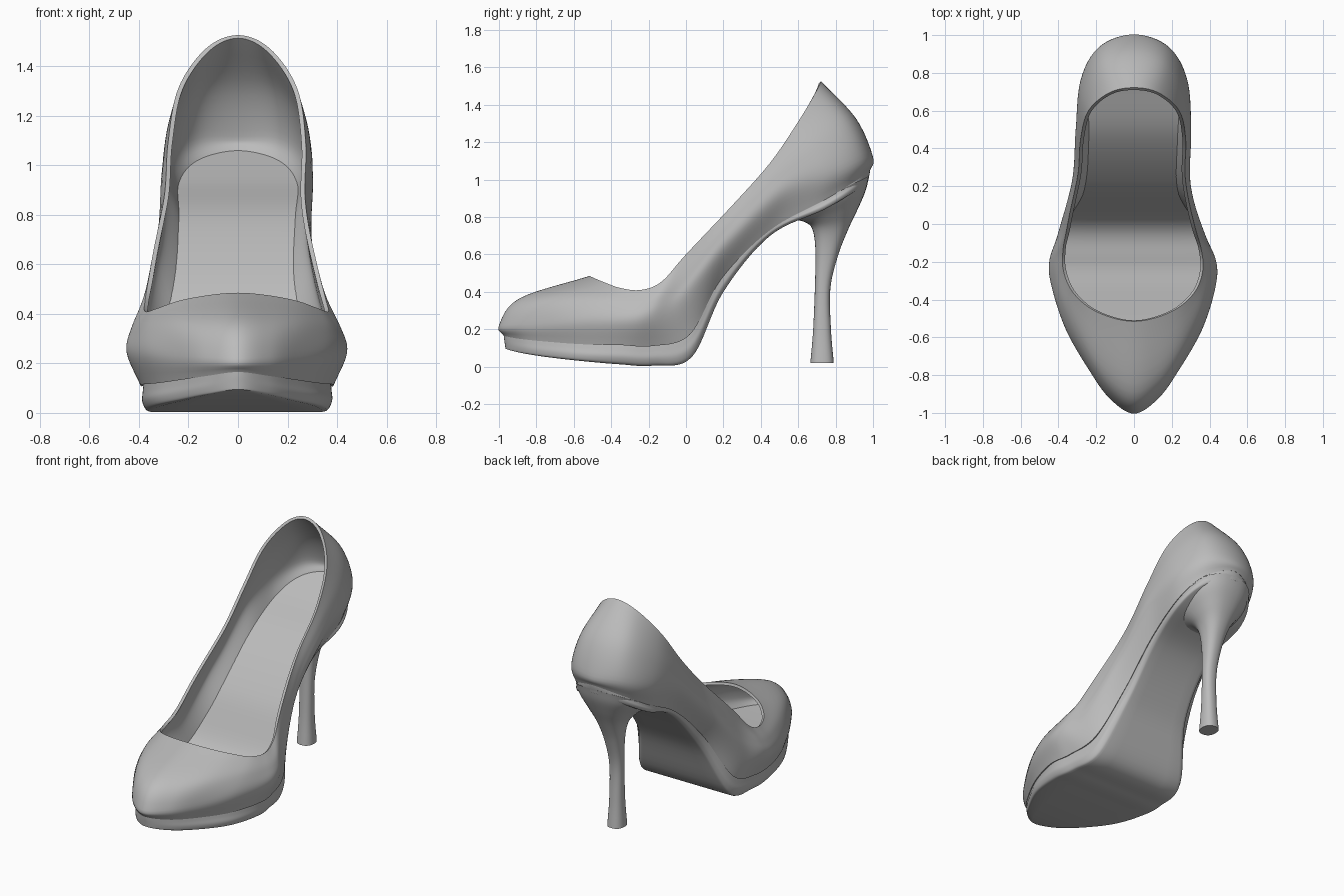
import bpy, bmesh, math
from mathutils import Vector

if "Cube" in bpy.data.objects:
    bpy.data.objects.remove(bpy.data.objects["Cube"])

mat = bpy.data.materials.new("plain_grey")
mat.diffuse_color = (0.5, 0.5, 0.5, 1)
mat.use_nodes = True
mat.node_tree.nodes["Principled BSDF"].inputs["Base Color"].default_value = mat.diffuse_color

# Half outlines from toe to heel (x, y, z); all share the same stations
TOPLINE = [(0, -.515, .485), (.12, -.495, .475), (.24, -.44, .452), (.33, -.35, .42),
           (.37, -.24, .41), (.365, -.13, .455), (.335, 0, .60), (.285, .25, .865),
           (.278, .45, 1.09), (.24, .60, 1.31), (.13, .695, 1.47), (0, .722, 1.525)]
SHOULDER = [(0, -.89, .365), (.13, -.82, .362), (.25, -.68, .358), (.36, -.47, .345),
            (.415, -.29, .33), (.42, -.17, .35), (.365, -.02, .45), (.305, .235, .76),
            (.30, .475, 1.0), (.275, .70, 1.17), (.17, .86, 1.30), (0, .91, 1.325)]
BULGE = [(0, -1.0, .22), (.13, -.92, .225), (.24, -.77, .23), (.36, -.56, .24),
         (.432, -.34, .24), (.44, -.20, .25), (.385, -.04, .32), (.31, .215, .64),
         (.30, .5, .91), (.28, .77, 1.03), (.18, .94, 1.11), (0, 1.0, 1.12)]
FEATHER = [(0, -.975, .165), (.12, -.90, .15), (.22, -.76, .135), (.325, -.56, .12),
           (.385, -.35, .115), (.38, -.18, .11), (.345, .02, .17), (.25, .19, .47),
           (.235, .45, .73), (.245, .74, .89), (.17, .91, .995), (0, .985, 1.05)]
SOLE_EDGE = [(0, -.965, .095), (.12, -.89, .075), (.22, -.75, .052), (.315, -.56, .03),
             (.355, -.35, .012), (.35, -.18, .005), (.32, .03, .05), (.22, .2, .40),
             (.20, .45, .70), (.235, .74, .84), (.165, .905, .94), (0, .975, .995)]


def cr(a, b, c, d, t):
    """Catmull-Rom point between b and c."""
    return b + 0.5 * t * (c - a + t * (2 * a - 5 * b + 4 * c - d + t * (3 * (b - c) + d - a)))


def closed(half, n=8):
    """Mirror a half outline and smooth it into a closed ring."""
    p = [Vector(q) for q in half]
    p += [Vector((-q.x, q.y, q.z)) for q in p[-2:0:-1]]
    m = len(p)
    return [cr(p[i - 1], p[i], p[(i + 1) % m], p[(i + 2) % m], k / n)
            for i in range(m) for k in range(n)]


def smooth_rings(rings, n=6):
    """Add smooth in-between rings."""
    r = [[2 * a - b for a, b in zip(rings[0], rings[1])]] + rings
    r.append([2 * a - b for a, b in zip(rings[-1], rings[-2])])
    out = [[cr(*q, k / n) for q in zip(*r[i - 1:i + 3])]
           for i in range(1, len(r) - 2) for k in range(n)]
    return out + [rings[-1]]


def mix(a, b, t, sx=1.0, dz=0.0):
    out = [p.lerp(q, t) for p, q in zip(a, b)]
    return [Vector((p.x * sx, p.y, p.z + dz)) for p in out]


def lean(p):
    """Slight inward lean of the arch, as on a one-foot last."""
    return Vector((p.x - .018 * math.exp(-((p.y - .1) / .3) ** 2), p.y, p.z))


def build(name, rings, cap_first=False, cap_last=False, thick=0, angle=45):
    bm = bmesh.new()
    n = len(rings[0])

    def quad(*pts):
        bm.faces.new([bm.verts.new(lean(p)) for p in pts])

    for a, b in zip(rings, rings[1:]):
        for i in range(n):
            j = (i + 1) % n
            quad(a[i], a[j], b[j], b[i])
    # caps run in strips from the right edge to the left edge
    caps = ([rings[0]] if cap_first else []) + ([rings[-1]] if cap_last else [])
    for r in caps:
        for i in range(n // 2):
            for k in range(6):
                s, t = k / 6, (k + 1) / 6
                a, b, c, d = r[i], r[-i], r[i + 1], r[-i - 1]
                quad(a.lerp(b, s), c.lerp(d, s), c.lerp(d, t), a.lerp(b, t))
    bmesh.ops.remove_doubles(bm, verts=bm.verts, dist=1e-4)
    bmesh.ops.dissolve_degenerate(bm, edges=bm.edges, dist=1e-5)
    if cap_first and cap_last:
        bmesh.ops.recalc_face_normals(bm, faces=bm.faces)
    me = bpy.data.meshes.new(name)
    bm.to_mesh(me)
    bm.free()
    me.materials.append(mat)
    ob = bpy.data.objects.new(name, me)
    bpy.context.collection.objects.link(ob)
    bpy.ops.object.select_all(action='DESELECT')
    ob.select_set(True)
    bpy.context.view_layer.objects.active = ob
    if thick:
        mod = ob.modifiers.new("leather", 'SOLIDIFY')
        mod.thickness, mod.offset = thick, -1
        bpy.ops.object.modifier_apply(modifier=mod.name)
    bpy.ops.object.shade_smooth_by_angle(angle=math.radians(angle))
    return ob


top, shoulder, bulge, feather, edge = map(closed, (TOPLINE, SHOULDER, BULGE, FEATHER, SOLE_EDGE))

# Upper: thin leather shell from the feather line to the topline
build("upper", smooth_rings([feather, bulge, shoulder, top]), thick=.018)

# Insole: floor inside the shell
build("insole", [mix(feather, bulge, .3, .98)], cap_last=True)

# Platform sole and shank, with a groove under the upper
build("platform_sole", smooth_rings([
    mix(feather, edge, 0, .97, .01), mix(feather, edge, .25, 1.0),
    mix(feather, edge, .6, 1.035), mix(feather, edge, .92, 1.02),
    mix(feather, edge, 1, .96)], 4), cap_first=True, cap_last=True)

# Heel: front y, front z, back y, back z, half width
HEEL = [(.665, .02, .79, .02, .055), (.68, .2, .775, .2, .045), (.69, .45, .772, .42, .045),
        (.692, .62, .815, .60, .06), (.68, .72, .87, .74, .09), (.65, .765, .922, .85, .14),
        (.57, .785, .96, .94, .195), (.45, .76, .98, 1.02, .235)]


def heel_ring(yf, zf, yb, zb, w, n=32):
    pts = []
    for i in range(n):
        a = 2 * math.pi * i / n
        c, s = math.cos(a), math.sin(a)
        u = .5 - .5 * math.copysign(abs(c) ** .85, c)
        x = w * math.copysign(abs(s) ** .85, s)
        pts.append(Vector((x, yf + (yb - yf) * u, zf + (zb - zf) * u)))
    return pts


build("heel", smooth_rings([heel_ring(*h) for h in HEEL], 5), cap_first=True, cap_last=True)
